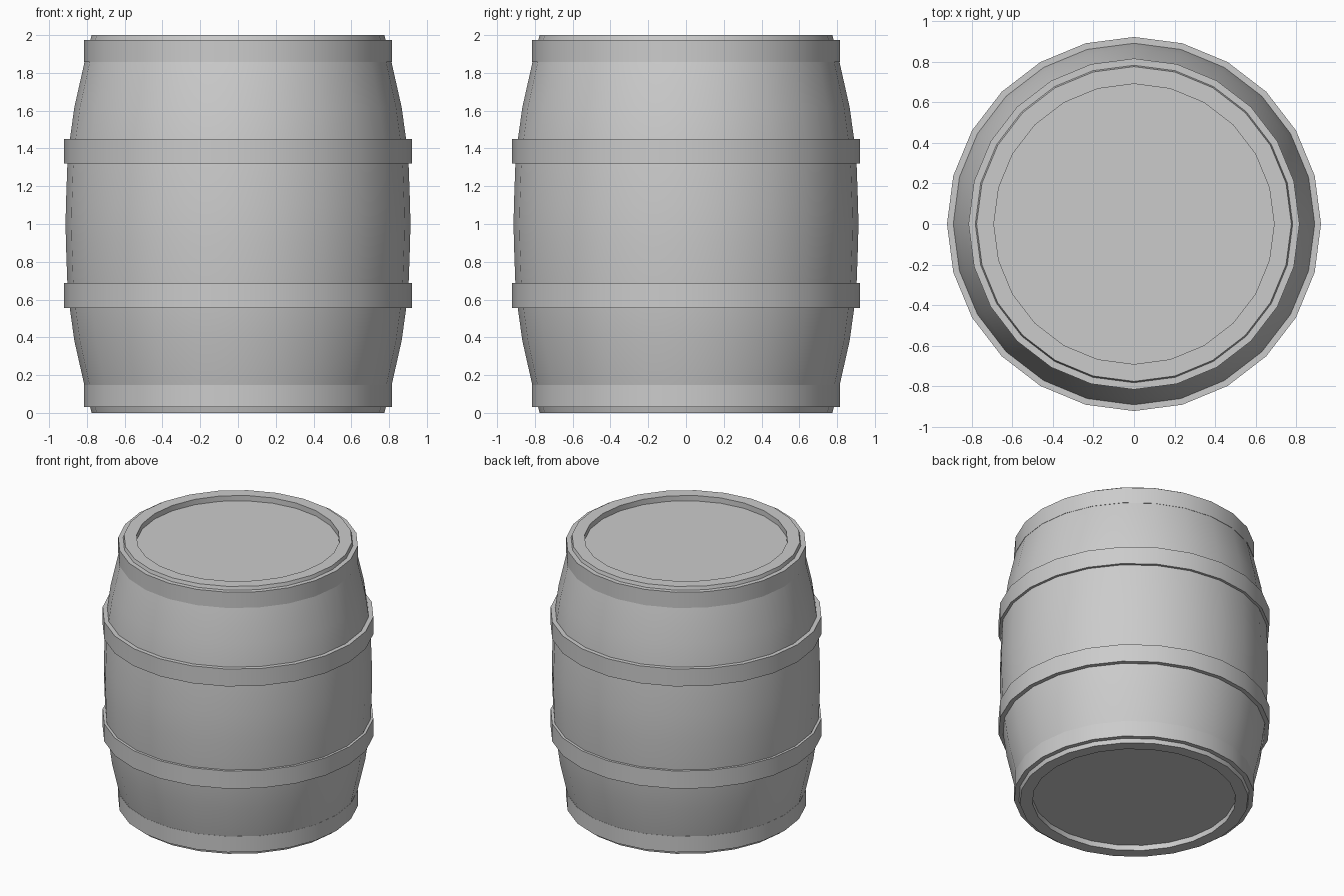
import bpy, bmesh, math

if "Cube" in bpy.data.objects:
    bpy.data.objects.remove(bpy.data.objects["Cube"])

SIDES = 24


def lathe(name, profile, closed=False):
    """Revolve (radius, z) points around z; radius 0 makes a pole."""
    bm = bmesh.new()
    verts = [bm.verts.new((r, 0, z)) for r, z in profile]
    pairs = list(zip(verts, verts[1:]))
    if closed:
        pairs.append((verts[-1], verts[0]))
    edges = [bm.edges.new(p) for p in pairs]
    bmesh.ops.spin(bm, geom=verts + edges, cent=(0, 0, 0), axis=(0, 0, 1),
                   angle=2 * math.pi, steps=SIDES, use_merge=False)
    bmesh.ops.remove_doubles(bm, verts=bm.verts, dist=1e-4)
    bmesh.ops.recalc_face_normals(bm, faces=bm.faces)
    mesh = bpy.data.meshes.new(name)
    bm.to_mesh(mesh)
    bm.free()
    obj = bpy.data.objects.new(name, mesh)
    bpy.context.collection.objects.link(obj)
    bpy.ops.object.select_all(action='DESELECT')
    obj.select_set(True)
    bpy.context.view_layer.objects.active = obj
    bpy.ops.object.shade_smooth_by_angle(angle=math.radians(30))
    return obj


# Barrel body: recessed head, rim and bulging side, mirrored about z = 1
upper = [(0.913, 1.0), (0.911, 1.1), (0.904, 1.3), (0.89, 1.45), (0.866, 1.62),
         (0.812, 1.86), (0.775, 2.0), (0.69, 2.0), (0.69, 1.96), (0, 1.96)]
lower = [(r, 2 - z) for r, z in reversed(upper[1:])]
lathe("barrel_body", lower + upper)

# Hoops: two wide ones round the belly, two at the ends
hoops = {
    "lower_end_hoop": (0.76, 0.815, 0.03, 0.148),
    "lower_belly_hoop": (0.86, 0.921, 0.555, 0.687),
    "upper_belly_hoop": (0.86, 0.921, 1.32, 1.45),
    "upper_end_hoop": (0.76, 0.815, 1.857, 1.975),
}
for name, (r0, r1, z0, z1) in hoops.items():
    lathe(name, [(r0, z0), (r1, z0), (r1, z1), (r0, z1)], closed=True)
